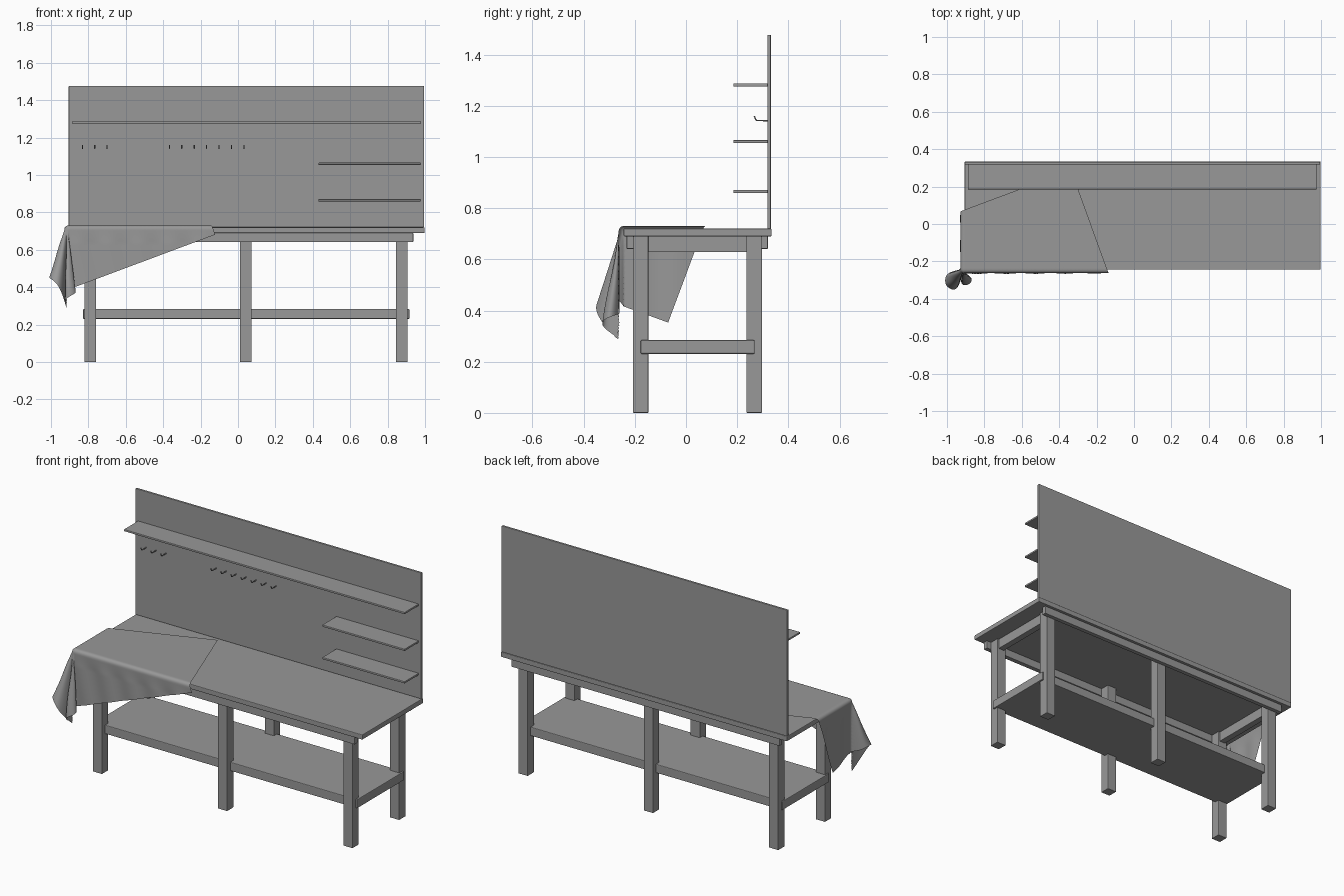
import bpy, bmesh
from math import sin, cos, pi, atan2, hypot, radians
from mathutils import Vector

if "Cube" in bpy.data.objects:
    bpy.data.objects.remove(bpy.data.objects["Cube"])

# Dark grey finish shared by all parts
grey = bpy.data.materials.new("dark_grey")
grey.diffuse_color = (0.315, 0.315, 0.315, 1)
grey.use_nodes = True
grey.node_tree.nodes["Principled BSDF"].inputs["Base Color"].default_value = grey.diffuse_color


def add(name, data):
    data.materials.append(grey)
    ob = bpy.data.objects.new(name, data)
    bpy.context.collection.objects.link(ob)
    return ob


def box(name, x, y, z, bevel=0.003):
    bm = bmesh.new()
    bmesh.ops.create_cube(bm, size=1)
    for v in bm.verts:
        for i, (lo, hi) in enumerate((x, y, z)):
            v.co[i] = hi if v.co[i] > 0 else lo
    me = bpy.data.meshes.new(name)
    bm.to_mesh(me)
    bm.free()
    mod = add(name, me).modifiers.new("bevel", "BEVEL")
    mod.width = bevel
    mod.segments = 2


# Worktop and back panel
box("worktop", (-0.905, 0.997), (-0.244, 0.335), (0.69, 0.72), 0.004)
box("back_panel", (-0.905, 0.994), (0.318, 0.332), (0.72, 1.477), 0.003)

# Legs: three pairs
for side, y in (("front", (-0.207, -0.147)), ("back", (0.236, 0.297))):
    for place, x in (("left", -0.79), ("middle", 0.042), ("right", 0.875)):
        box(f"{side}_{place}_leg", (x - 0.031, x + 0.031), y, (0, 0.69))

# Apron rails under the worktop
box("front_apron", (-0.845, 0.937), (-0.232, -0.203), (0.641, 0.69))
box("back_apron", (-0.845, 0.937), (0.293, 0.32), (0.641, 0.69))
for name, x in (("left_apron", -0.79), ("right_apron", 0.875)):
    box(name, (x - 0.02, x + 0.02), (-0.15, 0.24), (0.628, 0.69))

# Lower storage shelf
box("lower_shelf", (-0.828, 0.916), (-0.177, 0.268), (0.231, 0.284), 0.004)

# Wall shelves
for name, x0, z in (("long_shelf", -0.888, 1.281), ("upper_small_shelf", 0.43, 1.060),
                    ("lower_small_shelf", 0.43, 0.865)):
    box(name, (x0, 0.978), (0.185, 0.32), (z - 0.006, z + 0.006), 0.003)

# Tool hooks: bent wire on the back panel
cu = bpy.data.curves.new("tool_hooks", "CURVE")
cu.dimensions = "3D"
cu.bevel_depth = 0.003
cu.bevel_resolution = 1
cu.use_fill_caps = True
for x in [-0.832 + 0.066 * i for i in range(3)] + [-0.367 + 0.0665 * i for i in range(7)]:
    pts = [(0.32, 1.142), (0.278, 1.142), (0.272, 1.146), (0.267, 1.16)]
    sp = cu.splines.new("POLY")
    sp.points.add(len(pts) - 1)
    for p, (y, z) in zip(sp.points, pts):
        p.co = (x, y, z, 1)
add("tool_hooks", cu)

# Draped cloth: a flat rectangle laid over the worktop corner
CX, CY, TOP, R = -0.908, -0.243, 0.73, 0.02
ORIGIN, U, V = Vector((-0.336, 0.289)), Vector((-0.937, -0.35)), Vector((0.34, -0.94))
LENGTH, WIDTH, TIP = 1.025, 0.63, radians(68)


def drape(p):
    a, b = max(0.0, CX - p.x), max(0.0, CY - p.y)
    r, phi = hypot(a, b), atan2(b, a)
    pos = Vector((max(p.x, CX), max(p.y, CY), TOP))
    if r == 0:
        return pos
    # roll over the table edge
    arc = min(r / R, pi / 2)
    out = Vector((-cos(phi), -sin(phi), 0))
    pos += out * R * sin(arc) - Vector((0, 0, R * (1 - cos(arc))))
    hang = max(0.0, r - R * pi / 2)
    # direction of hang, with two folds at the corner
    d = Vector((0, 0, -1))
    if a > 0 and b > 0:
        if phi < TIP:
            t = phi / TIP
            lean, side, tilt, spread = (-0.72, -0.69), (-0.69, 0.72), 0.4, 0.13
        else:
            t = (phi - TIP) / (pi / 2 - TIP)
            lean, side, tilt, spread = (0.4, -0.92), (-0.92, -0.4), 0.18, 0.08
        k, s = tilt * max(0, sin(pi * t)), spread * sin(2 * pi * t)
        d = Vector((lean[0] * k + side[0] * s, lean[1] * k + side[1] * s, -1)).normalized()
    pos += d * hang
    # soft ripples in the hanging flaps
    wave = sin(p.x * 38 + p.y * 9) if b > a else sin(p.y * 40)
    fade = min(1, abs(a - b) / 0.1)
    return pos + out * 0.003 * wave * fade * min(1, hang / 0.08)


NU, NV = 130, 84
verts = [drape(ORIGIN + U * (LENGTH * i / NU) + V * (WIDTH * j / NV))
         for i in range(NU + 1) for j in range(NV + 1)]
W = NV + 1
faces = [(i * W + j, (i + 1) * W + j, (i + 1) * W + j + 1, i * W + j + 1)
         for i in range(NU) for j in range(NV)]
me = bpy.data.meshes.new("draped_cloth")
me.from_pydata(verts, [], [f[::-1] for f in faces] if U.cross(V) < 0 else faces)
for f in me.polygons:
    f.use_smooth = True
add("draped_cloth", me)
